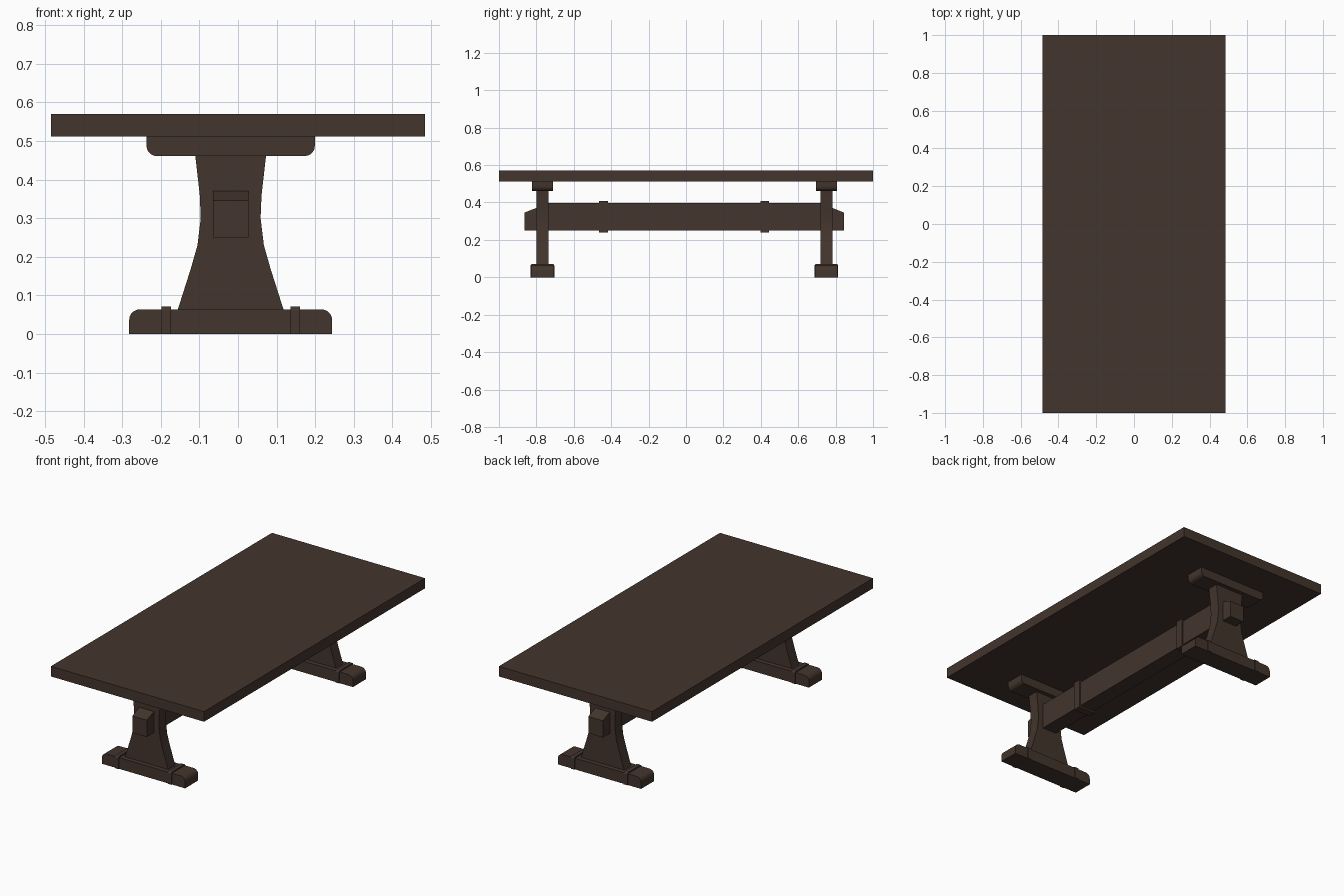
import bpy, bmesh, math

if "Cube" in bpy.data.objects:
    bpy.data.objects.remove(bpy.data.objects["Cube"])

wood = bpy.data.materials.new("dark_brown_wood")
wood.diffuse_color = (0.056, 0.035, 0.026, 1)
wood.use_nodes = True
wood.node_tree.nodes["Principled BSDF"].inputs["Base Color"].default_value = wood.diffuse_color
CX = -0.019  # centre line of the trestle


def prism(name, pts, lo, hi, axis="y", smooth=False):
    """Extrude a closed outline: (x, z) along y, or (y, z) along x."""
    bm = bmesh.new()
    place = (lambda a, z, d: (a, d, z)) if axis == "y" else (lambda a, z, d: (d, a, z))
    rings = [[bm.verts.new(place(a, z, d)) for a, z in pts] for d in (lo, hi)]
    n = len(pts)
    bm.faces.new(rings[0])
    bm.faces.new(rings[1][::-1])
    for i in range(n):
        j = (i + 1) % n
        bm.faces.new((rings[0][i], rings[1][i], rings[1][j], rings[0][j]))
    bmesh.ops.recalc_face_normals(bm, faces=bm.faces)
    me = bpy.data.meshes.new(name)
    bm.to_mesh(me)
    bm.free()
    me.materials.append(wood)
    ob = bpy.data.objects.new(name, me)
    bpy.context.collection.objects.link(ob)
    if smooth:
        bpy.ops.object.select_all(action="DESELECT")
        ob.select_set(True)
        bpy.context.view_layer.objects.active = ob
        bpy.ops.object.shade_smooth_by_angle(angle=math.radians(30))
    return ob


def box(name, x0, x1, y0, y1, z0, z1):
    return prism(name, [(x0, z0), (x1, z0), (x1, z1), (x0, z1)], y0, y1)


def rounded(half, z_flat, z_round, r, c=CX, steps=5):
    """Bar outline whose two corners at z_round are rounded."""
    s = 1 if z_round > z_flat else -1
    arc = [(half - r + r * math.cos(t), z_round - s * r + s * r * math.sin(t))
           for t in (math.pi / 2 * i / steps for i in range(steps + 1))]
    right = [(half, z_flat)] + arc
    return [(c + x, z) for x, z in right] + [(c - x, z) for x, z in reversed(right)]


# Table top
box("table_top", -0.485, 0.485, -1, 1, 0.512, 0.57)

# Waisted pedestal outline: (half width, height)
waist = [(0.138, 0.06), (0.103, 0.17), (0.086, 0.23), (0.0775, 0.30),
         (0.080, 0.36), (0.092, 0.465)]
pedestal = [(CX + w, z) for w, z in waist] + [(CX - w, z) for w, z in reversed(waist)]

# The two trestle ends
for label, yc, side in (("front", -0.768, -1), ("back", 0.75, 1)):
    prism(label + "_pedestal", pedestal, yc - 0.032, yc + 0.032, smooth=True)
    prism(label + "_cleat", rounded(0.218, 0.513, 0.461, 0.026), yc - 0.056, yc + 0.056, smooth=True)
    prism(label + "_foot", rounded(0.263, 0.0, 0.064, 0.028), yc - 0.059, yc + 0.059, smooth=True)
    # Straps around the foot, with eased top edges
    for tag, sx in (("left", -1), ("right", 1)):
        x = CX + sx * 0.167
        prism(f"{label}_{tag}_foot_strap", rounded(0.064, 0.0, 0.071, 0.01, yc, 3),
              x - 0.012, x + 0.012, axis="x")
    # Sloped tenon end poking through the pedestal
    y0, y1 = yc + side * 0.02, yc + side * 0.095
    prism(label + "_tenon", [(y0, 0.25), (y1, 0.25), (y1, 0.346), (yc + side * 0.032, 0.371), (y0, 0.371)],
          CX - 0.046, CX + 0.046, axis="x")

# Stretcher beam and its bands
box("stretcher", CX - 0.046, CX + 0.046, -0.75, 0.735, 0.25, 0.397)
for label, y in (("front", -0.441), ("back", 0.422)):
    box(label + "_stretcher_band", CX - 0.054, CX + 0.054, y - 0.023, y + 0.023, 0.24, 0.409)
